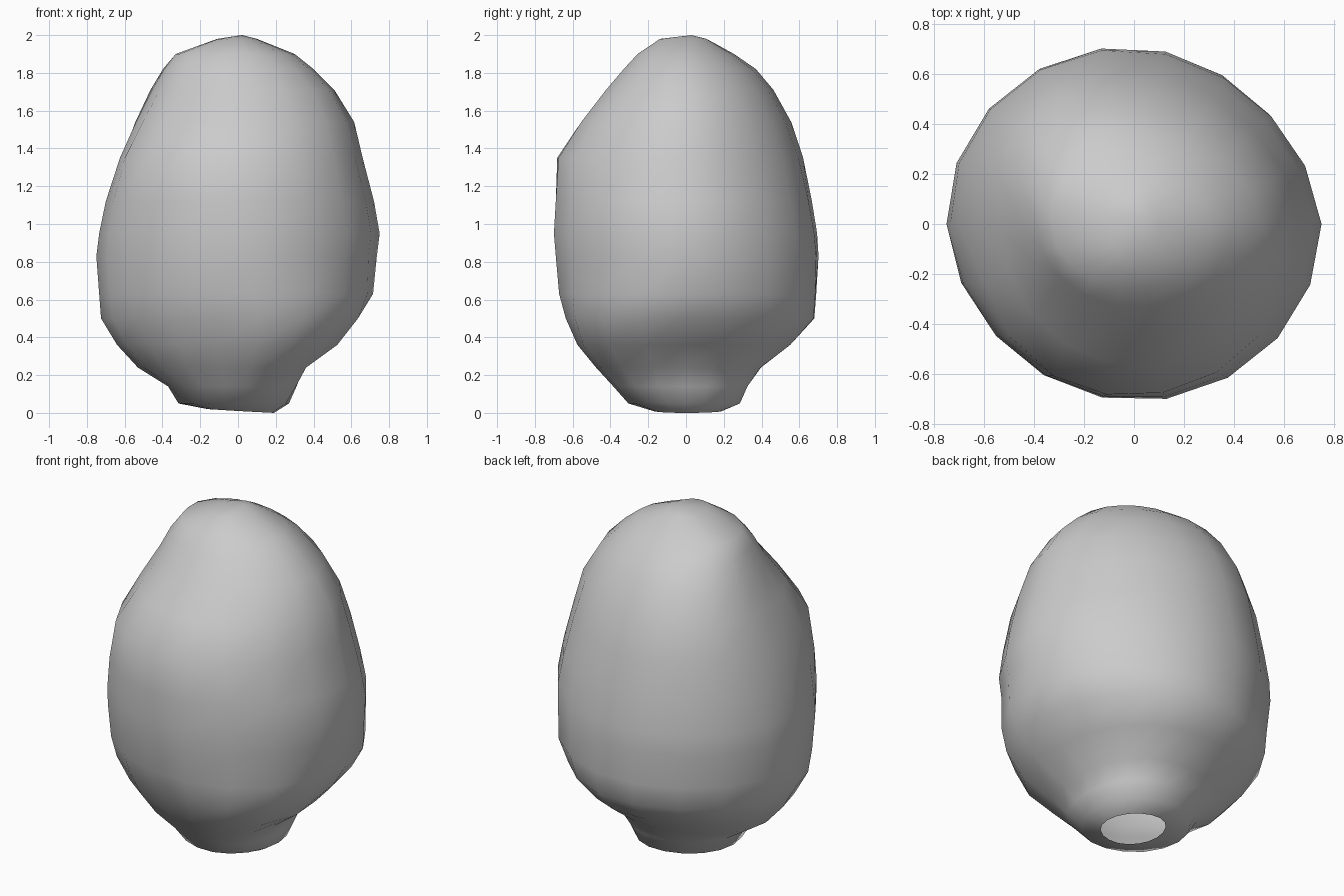
import bpy, bmesh, math

SIDES = 18
# Rings from base to crown: z, left, right, front, back extents,
# then the bulge factors of the four diagonals, counted from the right back
RINGS = [
    ((0.01, 0.16, 0.19, 0.17, 0.19), (1, 1, 1, 1)),
    ((0.05, 0.315, 0.27, 0.31, 0.29), (1, 1, 1, 1)),
    ((0.14, 0.37, 0.31, 0.38, 0.33), (1, 1, 1, 1.08)),
    ((0.24, 0.53, 0.35, 0.46, 0.40), (1, 1.02, 1, 1.15)),
    ((0.36, 0.64, 0.51, 0.555, 0.56), (1, 1, 0.97, 1.15)),
    ((0.50, 0.725, 0.635, 0.625, 0.69), (0.98, 1, 0.96, 1.10)),
    ((0.63, 0.735, 0.715, 0.675, 0.70), (0.98, 1, 0.97, 1.03)),
    ((0.83, 0.75, 0.735, 0.70, 0.71), (0.96, 1.01, 0.97, 1)),
    ((0.95, 0.735, 0.75, 0.71, 0.70), (0.955, 1.02, 0.98, 1)),
    ((1.12, 0.70, 0.72, 0.70, 0.67), (0.95, 1.03, 1, 1)),
    ((1.35, 0.625, 0.66, 0.685, 0.615), (0.95, 1.07, 1.03, 1)),
    ((1.54, 0.54, 0.615, 0.565, 0.545), (0.94, 1.11, 0.99, 0.99)),
    ((1.71, 0.455, 0.51, 0.43, 0.45), (0.94, 1.13, 0.95, 1)),
    ((1.82, 0.39, 0.40, 0.335, 0.36), (0.93, 1.13, 0.99, 1)),
    ((1.90, 0.33, 0.30, 0.26, 0.25), (0.93, 1.10, 1, 1)),
    ((1.98, 0.11, 0.10, 0.14, 0.11), (1, 1, 1, 1)),
]


def ring(bm, extents, bulges):
    z, left, right, front, back = extents
    verts = []
    for i in range(SIDES):
        a = 2 * math.pi * i / SIDES
        c, s = math.cos(a), math.sin(a)
        bulge = bulges[int(a / (math.pi / 2) + 1e-6) % 4]
        k = 1 + (bulge - 1) * abs(math.sin(2 * a))
        x = c * k * (right if c > 0 else left)
        y = s * k * (back if s > 0 else front)
        verts.append(bm.verts.new((x, y, z)))
    return verts


# Rounded crown narrowing into a short neck, open underneath
bm = bmesh.new()
loops = [ring(bm, *r) for r in RINGS]
# Uneven rim of the opening
for i, v in enumerate(loops[0]):
    v.co.z = 0.01 - 0.01 * math.cos(2 * math.pi * i / SIDES)
for low, high in zip(loops, loops[1:]):
    for i in range(SIDES):
        j = (i + 1) % SIDES
        bm.faces.new((low[i], low[j], high[j], high[i]))
tip = bm.verts.new((0.02, 0.03, 2.0))
for i in range(SIDES):
    bm.faces.new((loops[-1][i], loops[-1][(i + 1) % SIDES], tip))
for f in bm.faces:
    f.smooth = True

mesh = bpy.data.meshes.new("egg_shaped_crown")
bm.to_mesh(mesh)
bm.free()
obj = bpy.data.objects.new("egg_shaped_crown", mesh)
bpy.context.collection.objects.link(obj)
